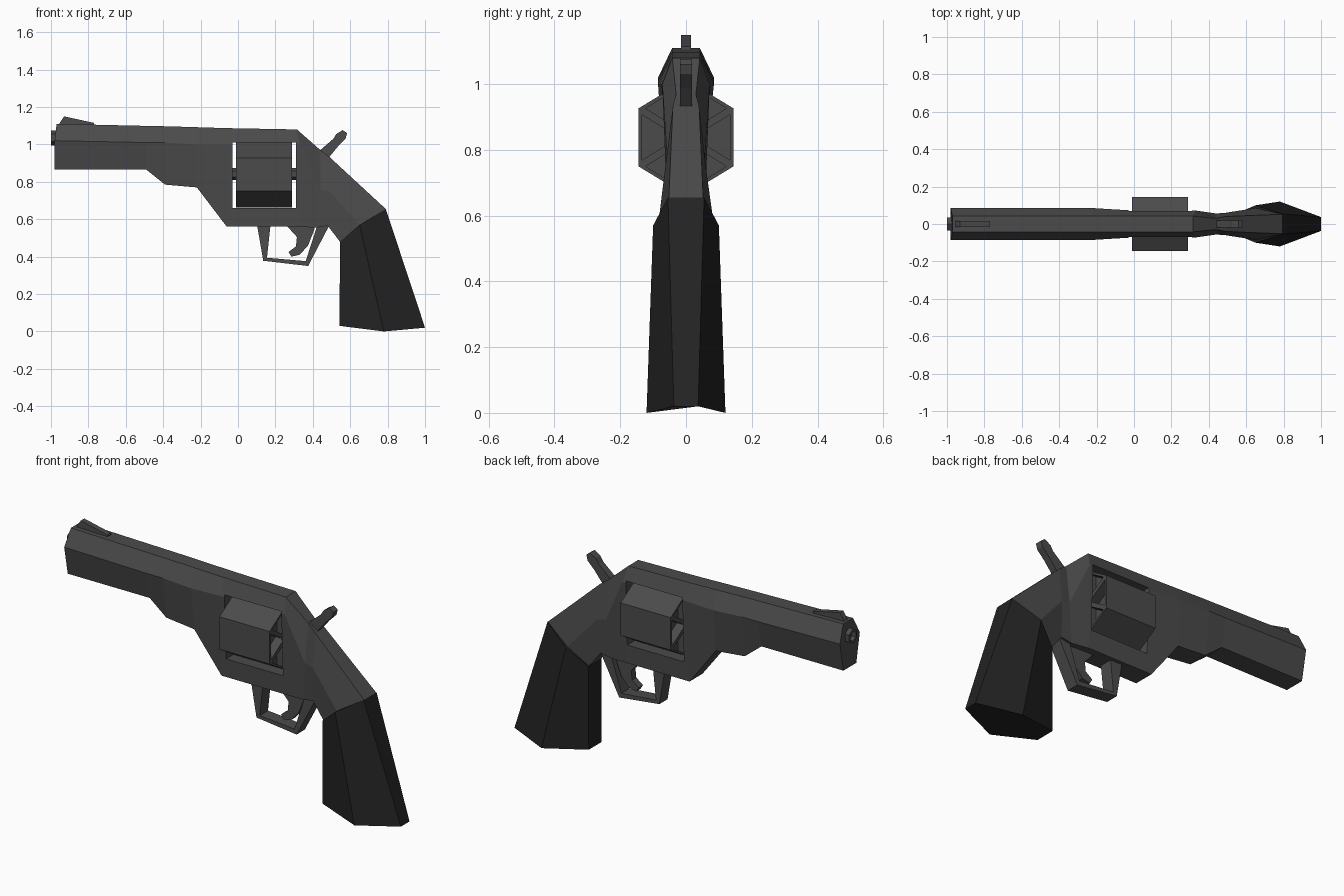
import bpy, bmesh, math
from mathutils import Matrix

if "Cube" in bpy.data.objects:
    bpy.data.objects.remove(bpy.data.objects["Cube"])


def material(name, v):
    m = bpy.data.materials.new(name)
    m.diffuse_color = (v, v, v, 1)
    m.use_nodes = True
    m.node_tree.nodes["Principled BSDF"].inputs["Base Color"].default_value = m.diffuse_color
    return m


STEEL = material("dark steel", 0.07)
GRIP = material("black grip", 0.017)


def finish(bm, name, mat):
    bmesh.ops.recalc_face_normals(bm, faces=bm.faces[:])
    me = bpy.data.meshes.new(name)
    bm.to_mesh(me)
    bm.free()
    me.materials.append(mat)
    ob = bpy.data.objects.new(name, me)
    bpy.context.collection.objects.link(ob)
    return ob


def loft(name, stations, mat):
    """Six-sided sections; each station is top, middle, bottom as (x, z, half width)."""
    bm = bmesh.new()
    rings = []
    for st in stations:
        pts = [(x, -w, z) for x, z, w in st] + [(x, w, z) for x, z, w in reversed(st)]
        rings.append([bm.verts.new(p) for p in pts])
    for a, b in zip(rings, rings[1:]):
        for i in range(6):
            j = (i + 1) % 6
            bm.faces.new((a[i], a[j], b[j], b[i]))
    bm.faces.new(rings[0])
    bm.faces.new(rings[-1])
    return finish(bm, name, mat)


def plate(name, profile, w, mat):
    """Side profile (x, z) extruded to half width w."""
    bm = bmesh.new()
    f = bm.faces.new([bm.verts.new((x, -w, z)) for x, z in profile])
    ext = bmesh.ops.extrude_face_region(bm, geom=[f])["geom"]
    bmesh.ops.translate(bm, vec=(0, 2 * w, 0),
                        verts=[v for v in ext if isinstance(v, bmesh.types.BMVert)])
    return finish(bm, name, mat)


def hex_prism(x0, x1, z, r):
    """Six-sided rod along x with corners pointing to the sides."""
    bm = bmesh.new()
    mat = Matrix.Translation(((x0 + x1) / 2, 0, z)) @ Matrix.Rotation(math.pi / 2, 4, 'Y')
    bmesh.ops.create_cone(bm, cap_ends=True, segments=6, radius1=r, radius2=r,
                          depth=x1 - x0, matrix=mat @ Matrix.Rotation(math.pi / 2, 4, 'Z'))
    return bm


def end_faces(bm):
    bm.normal_update()
    return [f for f in bm.faces if abs(f.normal.x) > 0.9]


# Barrel and frame
body = loft("barrel_and_frame", [
    [(-0.97, 1.11, .042), (-0.98, 1.02, .085), (-0.98, .865, .055)],
    [(-0.49, 1.099, .042), (-0.49, 1.01, .085), (-0.49, .865, .055)],
    [(-0.39, 1.097, .042), (-0.39, 1.01, .085), (-0.39, .785, .055)],
    [(-0.22, 1.092, .042), (-0.22, 1.0, .085), (-0.22, .77, .06)],
    [(-0.06, 1.087, .042), (-0.04, 1.0, .074), (-0.06, .56, .055)],
    [(0.315, 1.08, .042), (0.33, 1.0, .072), (0.32, .56, .055)],
    [(0.44, .97, .03), (0.44, .76, .056), (0.42, .555, .045)],
    [(0.49, .932, .04), (0.49, .75, .06), (0.48, .565, .045)],
    [(0.79, .655, .052), (0.65, .57, .085), (0.545, .48, .05)],
], STEEL)

# Window through the frame
cutter = plate("window_cutter", [(-0.03, .66), (0.31, .66), (0.31, 1.01), (-0.03, 1.01)], 0.3, STEEL)
cutter.hide_render = True
mod = body.modifiers.new("window", 'BOOLEAN')
mod.operation = 'DIFFERENCE'
mod.solver = 'EXACT'
mod.object = cutter
bpy.context.view_layer.objects.active = body
bpy.ops.object.modifier_apply(modifier="window")
bpy.data.objects.remove(cutter)

# Grip
loft("grip", [
    [(0.79, .655, .055), (0.65, .57, .10), (0.545, .48, .055)],
    [(1.0, .02, .037), (0.78, 0, .12), (0.543, .03, .055)],
], GRIP)

# Cylinder with triangular chambers at both ends
bm = hex_prism(-0.01, 0.29, .838, .167)
for v in bm.verts:
    v.co.z = .838 + (v.co.z - .838) * 1.055
bmesh.ops.poke(bm, faces=end_faces(bm))
tris = end_faces(bm)
bmesh.ops.inset_individual(bm, faces=tris, thickness=0.022, depth=0)
for f in tris:
    bmesh.ops.translate(bm, vec=f.normal * -0.05,
                        verts=bmesh.ops.extrude_discrete_faces(bm, faces=[f])["faces"][0].verts[:])
finish(bm, "cylinder", STEEL)

# Axle stubs bridging the gaps beside the cylinder
for name, a, b in (("front_axle", -0.05, 0.0), ("rear_axle", 0.28, 0.33)):
    finish(hex_prism(a, b, .842, .032), name, STEEL)

# Muzzle with bore
bm = hex_prism(-1.0, -0.96, 1.035, .04)
front = [f for f in end_faces(bm) if f.normal.x < 0]
bmesh.ops.inset_region(bm, faces=front, thickness=0.014)
bmesh.ops.translate(bm, vec=(0.03, 0, 0),
                    verts=bmesh.ops.extrude_discrete_faces(bm, faces=front)["faces"][0].verts[:])
finish(bm, "muzzle", STEEL)

# Front sight, hammer, trigger and trigger guard
plate("front_sight", [(-0.96, 1.1), (-0.95, 1.12), (-0.93, 1.15), (-0.77, 1.115), (-0.77, 1.09)], .015, STEEL)
plate("hammer", [(0.41, .95), (0.44, .97), (0.51, 1.03), (0.525, 1.055), (0.56, 1.077), (0.583, 1.06),
                 (0.575, 1.03), (0.535, .99), (0.49, .935), (0.47, .9)], .019, STEEL)
plate("trigger", [(0.25, .58), (0.265, .56), (0.315, .505), (0.31, .455), (0.27, .425), (0.285, .4),
                  (0.33, .41), (0.375, .46), (0.41, .55), (0.41, .58)], .018, STEEL)
plate("trigger_guard", [(0.10, .58), (0.135, .378), (0.375, .35), (0.487, .565), (0.47, .59), (0.42, .58),
                        (0.42, .555), (0.362, .376), (0.155, .394), (0.175, .58)], .035, STEEL)
